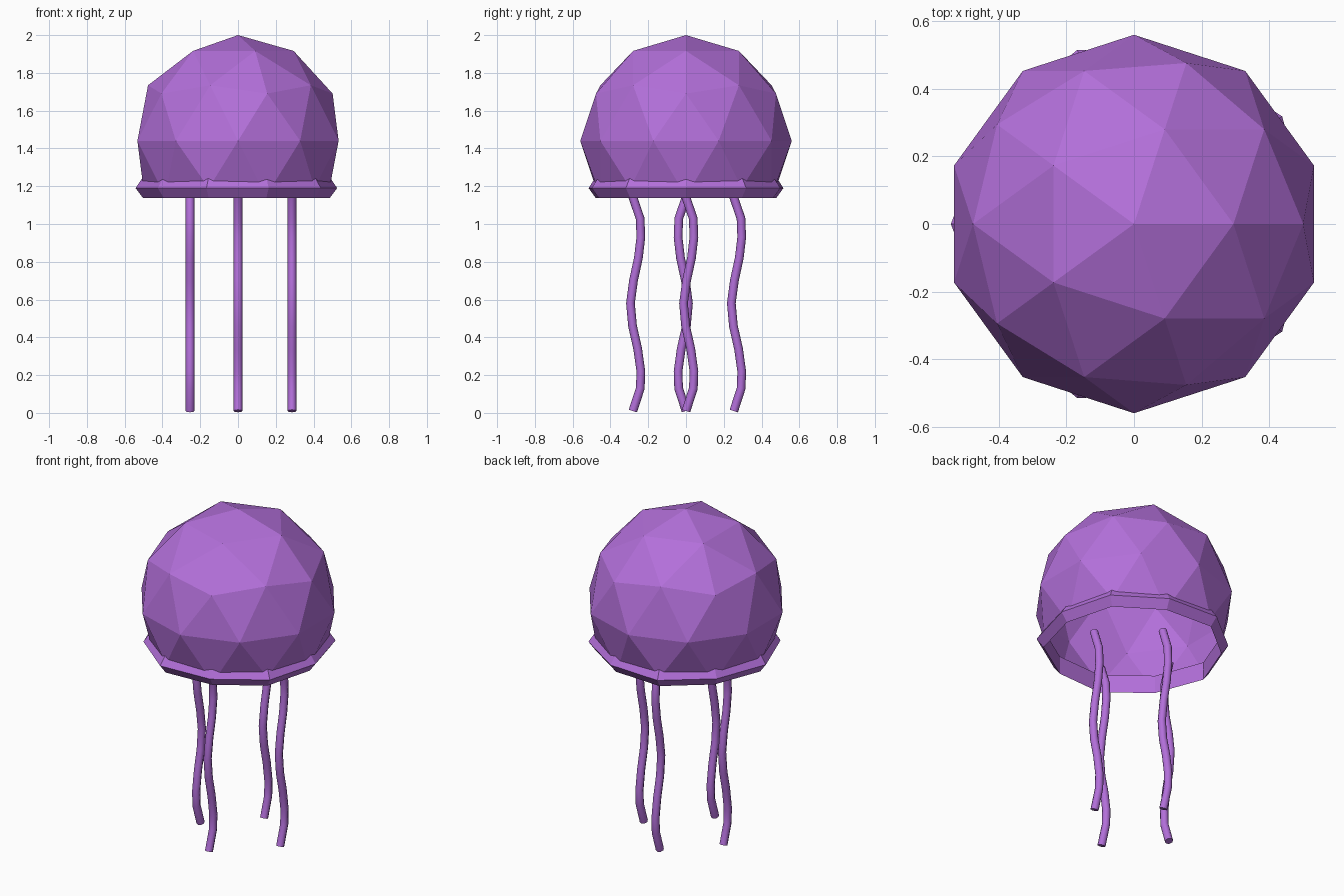
import bpy, bmesh, math

if "Cube" in bpy.data.objects:
    bpy.data.objects.remove(bpy.data.objects["Cube"])

purple = bpy.data.materials.new("purple")
purple.diffuse_color = (0.45, 0.16, 0.70, 1)
purple.use_nodes = True
purple.node_tree.nodes["Principled BSDF"].inputs["Base Color"].default_value = purple.diffuse_color


def mesh_object(name, bm):
    bmesh.ops.recalc_face_normals(bm, faces=bm.faces)
    me = bpy.data.meshes.new(name)
    bm.to_mesh(me)
    bm.free()
    me.materials.append(purple)
    ob = bpy.data.objects.new(name, me)
    bpy.context.collection.objects.link(ob)
    return ob


# Bell: low-poly icosphere cut open underneath
bm = bmesh.new()
bmesh.ops.create_icosphere(bm, subdivisions=2, radius=0.56)
bmesh.ops.translate(bm, verts=bm.verts, vec=(0, 0, 1.44))
bmesh.ops.bisect_plane(bm, geom=bm.verts[:] + bm.edges[:] + bm.faces[:],
                       plane_co=(0, 0, 1.20), plane_no=(0, 0, 1), clear_inner=True)
mesh_object("bell", bm)

# Rim: ten-sided lip with a ridged outside, following the bell's uneven edge
bm = bmesh.new()
rings = []
for i in range(10):
    a = math.radians(36 * i)
    base = 0.503 if i % 2 else 0.486
    rings.append([bm.verts.new(((base + dr) * math.cos(a), (base + dr) * math.sin(a), z))
                  for dr, z in ((0, 1.138), (0.039, 1.19), (0, 1.248))])
for i in range(10):
    p, q = rings[i], rings[(i + 1) % 10]
    for j in range(3):
        k = (j + 1) % 3
        bm.faces.new((p[j], q[j], q[k], p[k]))
mesh_object("rim", bm)

# Tentacles: wavy tubes swaying along y
WAVE = [(1.155, -0.005), (1.03, 0.038), (0.93, 0.042), (0.82, 0.029), (0.70, 0.003),
        (0.58, -0.013), (0.46, -0.002), (0.34, 0.025), (0.22, 0.042), (0.13, 0.039), (0.01, 0)]


def tentacle(name, x, y, sway):
    cu = bpy.data.curves.new(name, 'CURVE')
    cu.dimensions = '3D'
    cu.bevel_depth = 0.023
    cu.bevel_resolution = 2
    cu.use_fill_caps = True
    sp = cu.splines.new('POLY')
    sp.points.add(len(WAVE) - 1)
    for pt, (z, s) in zip(sp.points, WAVE):
        pt.co = (x, y + sway * s, z, 1)
    cu.materials.append(purple)
    bpy.context.collection.objects.link(bpy.data.objects.new(name, cu))


tentacle("right_tentacle", 0.286, 0, 1)
tentacle("left_tentacle", -0.254, 0, -1)
tentacle("front_tentacle", 0, -0.281, 1)
tentacle("back_tentacle", 0, 0.253, 1)
